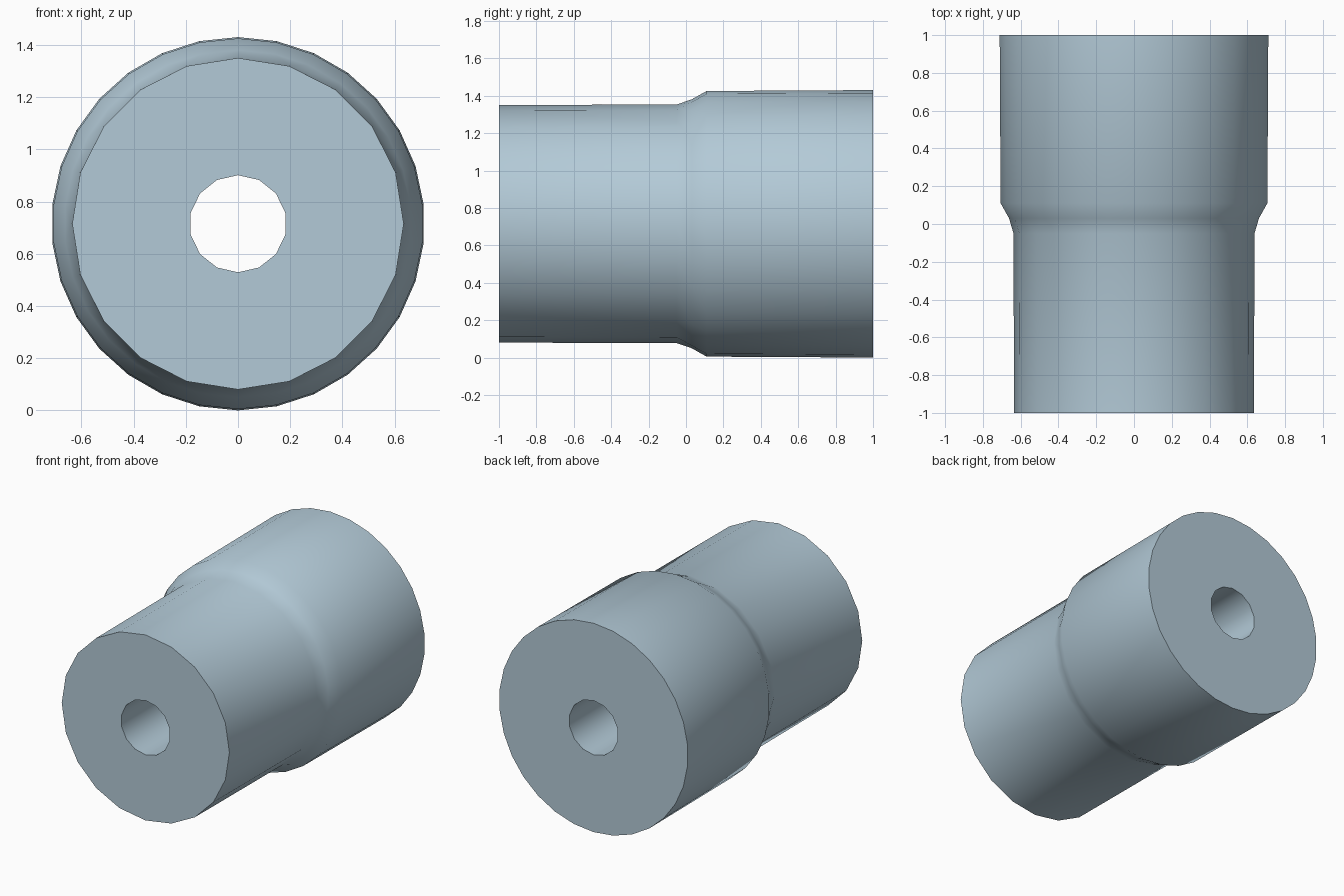
import bpy
import bmesh
from math import sin, cos, tau, radians

cube = bpy.data.objects.get("Cube")
if cube:
    bpy.data.objects.remove(cube, do_unlink=True)

CENTRE_Z = 0.715

# One flat colour
steel = bpy.data.materials.new("pale_blue_grey")
steel.use_nodes = True
colour = (0.45, 0.59, 0.68, 1.0)
steel.diffuse_color = colour
steel.node_tree.nodes["Principled BSDF"].inputs["Base Color"].default_value = colour

bm = bmesh.new()


def ring(y, radius, sides):
    """Vertices around the y axis, starting at the top."""
    return [bm.verts.new((radius * sin(tau * i / sides), y,
                          CENTRE_Z + radius * cos(tau * i / sides)))
            for i in range(sides)]


def join(a, b):
    """Skin two rings, whose side counts may differ."""
    n, m = len(a), len(b)
    i = j = 0
    while i < n or j < m:
        step = (i + 1) * m - (j + 1) * n
        ni = i + 1 if step <= 0 else i
        nj = j + 1 if step >= 0 else j
        corners = [a[i % n]]
        if ni != i:
            corners.append(a[ni % n])
        if nj != j:
            corners.append(b[nj % m])
        corners.append(b[j % m])
        bm.faces.new(corners)
        i, j = ni, nj


# Closed section: narrow barrel, flared shoulder, wide barrel, through bore
section = [
    (-1.0, 0.635, 20), (-0.05, 0.638, 20),
    (0.03, 0.665, 30), (0.11, 0.71, 30), (1.0, 0.715, 30),
    (1.0, 0.186, 14), (-1.0, 0.186, 14),
]
rings = [ring(*s) for s in section]
for k, r in enumerate(rings):
    join(r, rings[(k + 1) % len(rings)])
bmesh.ops.recalc_face_normals(bm, faces=bm.faces)

mesh = bpy.data.meshes.new("stepped_sleeve")
bm.to_mesh(mesh)
bm.free()
mesh.materials.append(steel)
sleeve = bpy.data.objects.new("stepped_sleeve", mesh)
bpy.context.collection.objects.link(sleeve)

# Smooth walls, crisp end rims
bpy.ops.object.select_all(action="DESELECT")
sleeve.select_set(True)
bpy.context.view_layer.objects.active = sleeve
bpy.ops.object.shade_smooth_by_angle(angle=radians(40))
